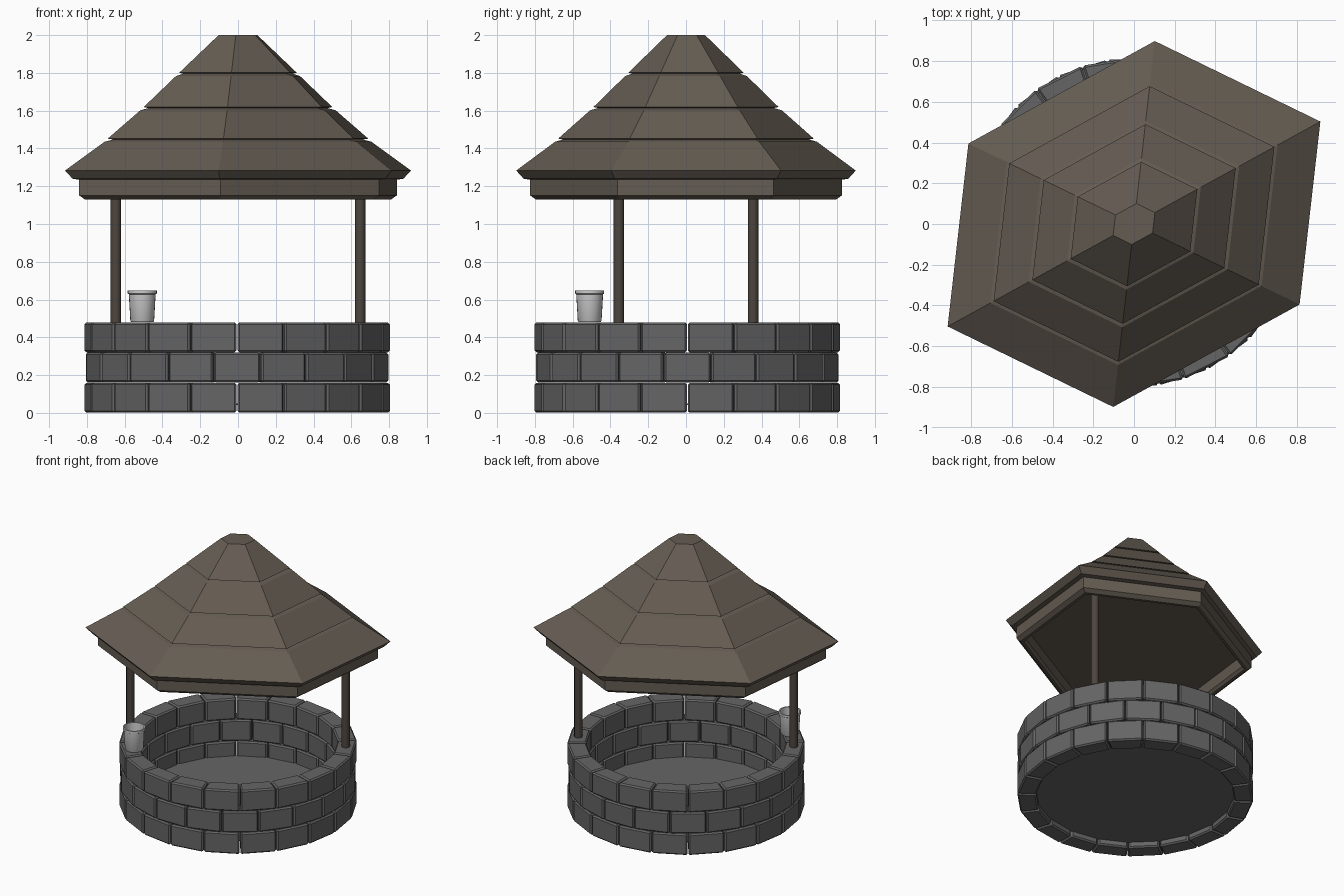
import bpy, bmesh
from math import sin, cos, pi, radians

if "Cube" in bpy.data.objects:
    bpy.data.objects.remove(bpy.data.objects["Cube"])

AXIS = radians(28.8)          # direction of the roof's long axis and the posts
WELL_X, WELL_Y = -0.005, 0.007


def material(name, rgb):
    m = bpy.data.materials.new(name)
    m.diffuse_color = (*rgb, 1)
    m.use_nodes = True
    m.node_tree.nodes["Principled BSDF"].inputs["Base Color"].default_value = m.diffuse_color
    return m


stone_mat = material("stone", (0.13, 0.13, 0.13))
thatch_mat = material("thatch", (0.13, 0.108, 0.085))
wood_mat = material("wood", (0.075, 0.06, 0.05))


def finish(name, bm, mat=None):
    bmesh.ops.recalc_face_normals(bm, faces=bm.faces)
    me = bpy.data.meshes.new(name)
    bm.to_mesh(me)
    bm.free()
    ob = bpy.data.objects.new(name, me)
    bpy.context.collection.objects.link(ob)
    if mat:
        me.materials.append(mat)
    return ob


def lathe(name, profile, sides, mat=None, squash=1.0, turn=0.0, at=(0, 0), closed=False):
    """Sweep an (r, z) profile round z; r = 0 ends become flat caps."""
    bm = bmesh.new()
    rings = []
    for r, z in profile:
        ring = []
        for k in range(sides):
            a = 2 * pi * k / sides
            u, v = r * cos(a), r * sin(a) * squash
            ring.append(bm.verts.new((at[0] + u * cos(turn) - v * sin(turn),
                                      at[1] + u * sin(turn) + v * cos(turn), z)))
        rings.append(ring)
    pairs = list(zip(rings, rings[1:]))
    if closed:
        pairs.append((rings[-1], rings[0]))
    for lo, hi in pairs:
        for k in range(sides):
            n = (k + 1) % sides
            bm.faces.new((lo[k], lo[n], hi[n], hi[k]))
    if not closed:
        bm.faces.new(rings[0])
        bm.faces.new(rings[-1])
    return finish(name, bm, mat)


def smooth(ob, angle=35):
    bpy.ops.object.select_all(action='DESELECT')
    ob.select_set(True)
    bpy.context.view_layer.objects.active = ob
    bpy.ops.object.shade_smooth_by_angle(angle=radians(angle))


# Stone courses: 20 bevelled blocks each, the middle one shifted by half a block
STEP = 2 * pi / 20
for row in range(3):
    bm = bmesh.new()
    z0 = row * 0.16 + 0.001
    z1 = z0 + 0.158
    for k in range(20):
        mid = pi / 2 + (k + 0.5 + 0.5 * (row % 2)) * STEP
        half = STEP / 2 - 0.0035
        corners = [(0.81, -half), (0.81, half), (0.68, half), (0.68, -half)]
        lo, hi = [[bm.verts.new((WELL_X + r * cos(mid + a), WELL_Y + r * sin(mid + a), z))
                   for r, a in corners] for z in (z0, z1)]
        bm.faces.new(lo[::-1])
        bm.faces.new(hi)
        for i in range(4):
            j = (i + 1) % 4
            bm.faces.new((lo[i], lo[j], hi[j], hi[i]))
    ob = finish(f"stone_course_{row + 1}", bm, stone_mat)
    bev = ob.modifiers.new("bevel", 'BEVEL')
    bev.width, bev.segments = 0.01, 1

# Well floor
lathe("well_floor", [(0.685, 0.043), (0.685, 0.05)], 40, stone_mat, at=(WELL_X, WELL_Y))

# Two posts on the rim
for name, s in (("post_right", 1), ("post_left", -1)):
    smooth(lathe(name, [(0.028, 0.475), (0.028, 1.235)], 12, wood_mat,
                 at=(s * 0.738 * cos(AXIS), s * 0.738 * sin(AXIS))))

# Hexagonal beam frame under the eaves
SQUASH = 0.816
lathe("roof_frame", [(0.88, 1.235), (0.88, 1.15), (0.90, 1.13), (0.925, 1.13),
                     (0.96, 1.152), (0.96, 1.24)],
      6, thatch_mat, SQUASH, AXIS, closed=True)

# Four-tiered thatched roof, each tier overhanging the one below
roof = [(0.965, 1.235), (1.0, 1.24), (1.045, 1.283),
        (0.805, 1.436), (0.755, 1.447), (0.787, 1.452),
        (0.59, 1.602), (0.54, 1.614), (0.57, 1.619),
        (0.375, 1.783), (0.33, 1.796), (0.355, 1.801), (0.117, 2.0)]
lathe("thatched_roof", roof, 6, thatch_mat, SQUASH, AXIS)

# Bucket standing on the rim, hollow with a rolled lip
bucket = [(0.058, 0.48), (0.063, 0.488), (0.071, 0.628), (0.077, 0.632), (0.077, 0.648),
          (0.068, 0.648), (0.057, 0.495)]
smooth(lathe("bucket", bucket, 24, at=(-0.507, -0.51)))
